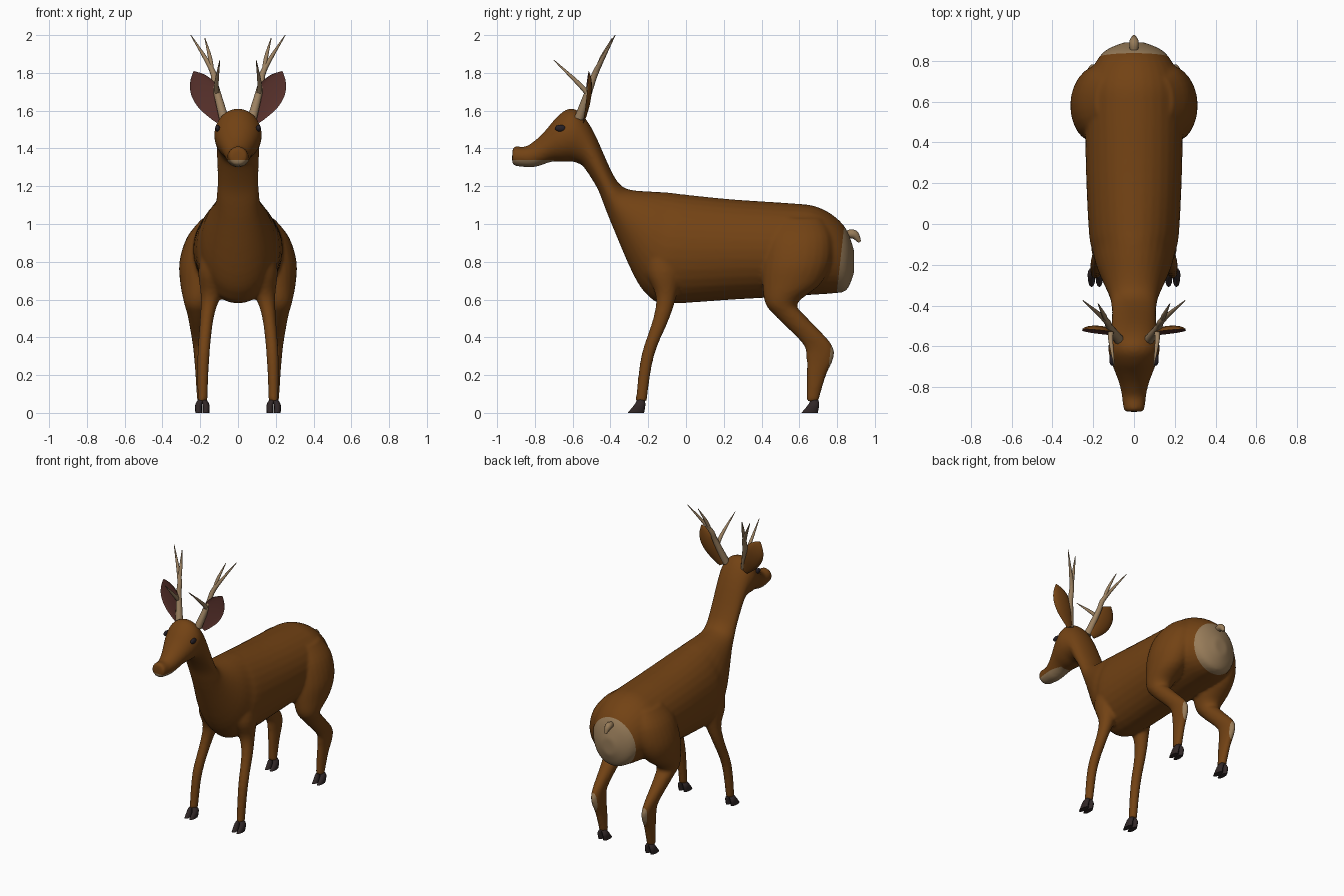
import bpy
import bmesh
import math
from mathutils import Vector

cube = bpy.data.objects.get("Cube")
if cube:
    bpy.data.objects.remove(cube, do_unlink=True)


def material(name, *rgb):
    mat = bpy.data.materials.new(name)
    mat.use_nodes = True
    mat.diffuse_color = (*rgb, 1)
    shader = mat.node_tree.nodes["Principled BSDF"]
    shader.inputs["Base Color"].default_value = (*rgb, 1)
    shader.inputs["Roughness"].default_value = 0.8
    return mat


brown = material("brown_fur", .17, .055, .007)
cream = material("cream_fur", .31, .2, .1)
ear_inside = material("ear_inside", .095, .03, .024)
bone = material("antler_bone", .33, .22, .12)
horn = material("dark_hoof", .03, .02, .02)
eye_dark = material("dark_eye", .02, .015, .02)


def interpolate(rows, steps=4):
    """Catmull-Rom interpolation between rows of numbers."""
    rows = [Vector(row) for row in rows]
    rows = [rows[0], *rows, rows[-1]]
    result = []
    for before, start, end, after in zip(rows, rows[1:], rows[2:], rows[3:]):
        for step in range(steps):
            t = step / steps
            slope_in, slope_out = (end - before) / 2, (after - start) / 2
            bend = 3 * (end - start) - 2 * slope_in - slope_out
            twist = slope_in + slope_out - 2 * (end - start)
            result.append(start + t * (slope_in + t * (bend + t * twist)))
    return result + [rows[-1]]


def ellipse(bm, centre, axis_a, axis_b, sides):
    angles = [math.tau * k / sides for k in range(sides)]
    return [bm.verts.new(centre + axis_a * math.cos(a) + axis_b * math.sin(a)) for a in angles]


def skin(bm, rings):
    """Join neighbouring rings with quads and cap both ends."""
    faces = [bm.faces.new(rings[0]), bm.faces.new(rings[-1])]
    for ring, following in zip(rings, rings[1:]):
        for k in range(len(ring)):
            faces.append(bm.faces.new((ring[k - 1], ring[k], following[k], following[k - 1])))
    bmesh.ops.recalc_face_normals(bm, faces=faces)


def loft(bm, rows, sides=24):
    """Each row: y and z of one edge, y and z of the opposite edge, half width, centre x."""
    rings = []
    for ya, za, yb, zb, width, x in interpolate(rows):
        edge_a, edge_b = Vector((x, ya, za)), Vector((x, yb, zb))
        rings.append(ellipse(bm, (edge_a + edge_b) / 2, (edge_a - edge_b) / 2,
                             Vector((width, 0, 0)), sides))
    skin(bm, rings)


def level_loft(bm, rows, side, sides=24):
    """Each row: height, front y, back y, centre x, half width."""
    loft(bm, [(front, z, back, z, width, x * side) for z, front, back, x, width in rows], sides)


def tube(bm, rows, side=1, sides=10):
    """Round tapering tube; each row: x, y, z, radius."""
    points = interpolate([(x * side, y, z, radius) for x, y, z, radius in rows])
    rings = []
    for i, point in enumerate(points):
        ahead, behind = points[min(i + 1, len(points) - 1)], points[max(i - 1, 0)]
        direction = (ahead - behind).xyz.normalized()
        across = direction.cross(Vector((1, 0, 0))).normalized()
        rings.append(ellipse(bm, point.xyz, across * point.w,
                             direction.cross(across) * point.w, sides))
    skin(bm, rings)


def finish(name, bm, *materials):
    mesh = bpy.data.meshes.new(name)
    bm.to_mesh(mesh)
    bm.free()
    ob = bpy.data.objects.new(name, mesh)
    bpy.context.collection.objects.link(ob)
    for mat in materials:
        mesh.materials.append(mat)
    bpy.ops.object.select_all(action="DESELECT")
    ob.select_set(True)
    bpy.context.view_layer.objects.active = ob
    bpy.ops.object.shade_smooth_by_angle(angle=math.radians(50))
    return ob


# Muzzle, head, neck and torso: upper edge, lower edge, half width
trunk = [
    (-.92, 1.37, -.92, 1.34, .03), (-.91, 1.41, -.91, 1.31, .05),
    (-.85, 1.41, -.82, 1.3, .06), (-.79, 1.45, -.77, 1.31, .073),
    (-.74, 1.5, -.71, 1.33, .093), (-.68, 1.57, -.65, 1.33, .116),
    (-.62, 1.61, -.6, 1.33, .126), (-.56, 1.59, -.57, 1.32, .12),
    (-.49, 1.49, -.54, 1.3, .112), (-.4, 1.29, -.47, 1.19, .109),
    (-.35, 1.21, -.43, 1.09, .112), (-.29, 1.18, -.39, .99, .125),
    (-.15, 1.17, -.28, .735, .18), (-.08, 1.165, -.2, .62, .2),
    (0, 1.155, -.1, .58, .22), (.25, 1.13, .25, .6, .235),
    (.55, 1.11, .55, .617, .24), (.68, 1.095, .68, .626, .235),
    (.78, 1.045, .78, .633, .195), (.85, .97, .85, .65, .14),
    (.89, .86, .89, .74, .05),
]
front_leg = [
    (.9, -.2, .01, .13, .06), (.75, -.21, -.02, .135, .075),
    (.62, -.16, -.05, .145, .052), (.5, -.174, -.088, .165, .036),
    (.3, -.237, -.17, .183, .032), (.06, -.267, -.208, .188, .026),
]
hind_leg = [
    (1.03, .48, .72, .13, .06), (.93, .43, .77, .165, .105),
    (.8, .405, .77, .18, .13), (.68, .405, .71, .2, .105),
    (.58, .42, .59, .21, .075), (.51, .475, .635, .21, .056),
    (.37, .615, .767, .205, .036), (.29, .637, .782, .2, .032),
    (.2, .638, .742, .195, .03), (.06, .638, .7, .19, .027),
]
bm = bmesh.new()
loft(bm, [(*row, 0) for row in trunk], sides=32)
for side in (1, -1):
    level_loft(bm, front_leg, side)
    level_loft(bm, hind_leg, side)
body = finish("body", bm, brown, cream)

# Fuse trunk and legs into one soft skin
fuse = body.modifiers.new("fuse", "REMESH")
fuse.mode = "VOXEL"
fuse.voxel_size = .011
soften = body.modifiers.new("soften", "SMOOTH")
soften.iterations = 4
for modifier in ("fuse", "soften"):
    bpy.ops.object.modifier_apply(modifier=modifier)

# Cut clean borders for the pale rump and chin patches
bm = bmesh.new()
bm.from_mesh(body.data)
up, back = Vector((0, 0, 1)), Vector((0, 1, 0))
rump_start, rump_normal = Vector((0, .8, .65)), back - up * .11
chin_top, chin_end = up * 1.338, back * -.7
for point, normal in ((rump_start, rump_normal), (chin_top, up), (chin_end, back)):
    bmesh.ops.bisect_plane(bm, geom=bm.verts[:] + bm.edges[:] + bm.faces[:],
                           plane_co=point, plane_no=normal)
for face in bm.faces:
    centre = face.calc_center_median()
    rump = (centre - rump_start).dot(rump_normal) > 0
    chin = centre.y < chin_end.y and centre.z < chin_top.z
    face.material_index = int(rump or chin)
    face.smooth = True
bm.to_mesh(body.data)
bm.free()

# Tail
bm = bmesh.new()
tube(bm, [(0, .85, .945, .02), (0, .89, .945, .024), (0, .92, .905, .008)])
finish("tail", bm, cream)

for side, label in ((1, "left"), (-1, "right")):
    # Eye
    bm = bmesh.new()
    bmesh.ops.create_uvsphere(bm, u_segments=16, v_segments=10, radius=1)
    bmesh.ops.scale(bm, vec=(.013, .029, .018), verts=bm.verts)
    bmesh.ops.translate(bm, vec=(.108 * side, -.665, 1.507), verts=bm.verts)
    finish(label + "_eye", bm, eye_dark)

    # Ear: leaf outline, rounded behind and hollowed in front
    bm = bmesh.new()
    base, tip = Vector((.095 * side, -.545, 1.545)), Vector((.235 * side, -.515, 1.808))
    across = (tip - base).cross(back).normalized()
    rings = []
    for t, width in interpolate([(0, .02), (.15, .042), (.4, .068), (.65, .07), (.85, .045), (1, .003)]):
        centre = base.lerp(tip, t)
        ring = ellipse(bm, centre, across * width, back * width * .4, 16)
        for vert in ring:
            if vert.co.y < centre.y:
                vert.co.y += (centre.y - vert.co.y) * 1.3
        rings.append(ring)
    skin(bm, rings)
    for face in bm.faces:
        face.material_index = int(face.normal.y < 0)
    finish(label + "_ear", bm, brown, ear_inside)

    # Antler: main beam, rear tine and brow tine
    bm = bmesh.new()
    tube(bm, [(.075, -.565, 1.56, .026), (.12, -.505, 1.73, .018),
              (.14, -.47, 1.82, .015), (.25, -.375, 2, .002)], side)
    tube(bm, [(.137, -.475, 1.8, .012), (.148, -.445, 1.88, .011), (.176, -.39, 1.985, .002)], side)
    tube(bm, [(.112, -.52, 1.69, .014), (.114, -.57, 1.745, .012), (.096, -.7, 1.868, .002)], side)
    finish(label + "_antler", bm, bone)

    # Cloven hooves
    for leg, heel in (("front", -.222), ("hind", .698)):
        bm = bmesh.new()
        for toe in (.17, .208):
            level_loft(bm, [(.075, heel - .035, heel, .189, .018),
                            (.045, heel - .05, heel + .007, toe, .018),
                            (0, heel - .087, heel, toe, .018)], side, 12)
        finish(f"{label}_{leg}_hoof", bm, horn)
